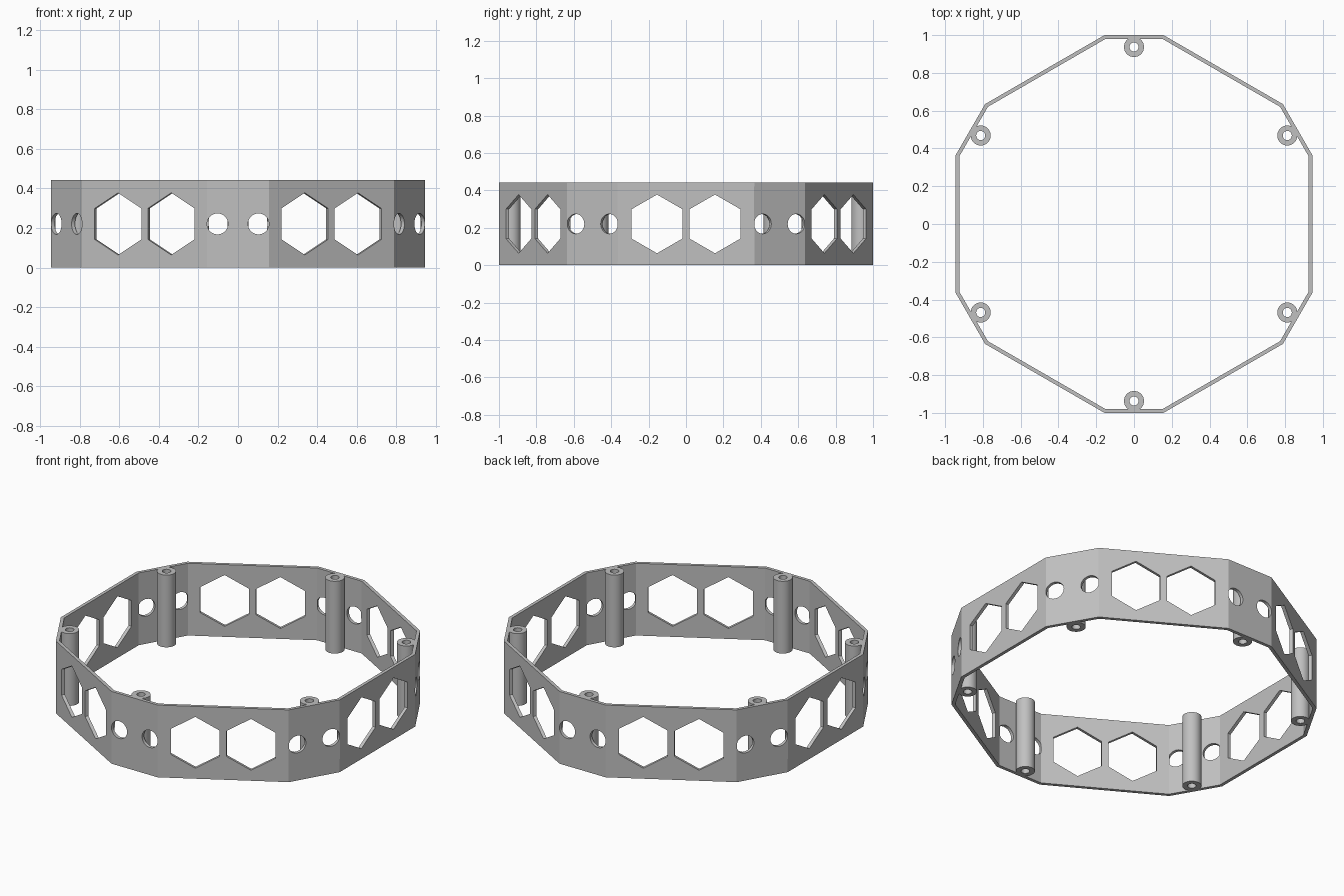
import bpy, bmesh
from math import radians, sin, cos, atan, tan
from mathutils import Matrix, Vector

if "Cube" in bpy.data.objects:
    bpy.data.objects.remove(bpy.data.objects["Cube"], do_unlink=True)

HEIGHT = 0.442
WALL = 0.02
SHORT_DIST, LONG_DIST = 1.0, 0.944     # centre to outer face
MID = HEIGHT / 2

grey = bpy.data.materials.new("grey plastic")
grey.use_nodes = True
colour = (0.53, 0.53, 0.53, 1)
grey.diffuse_color = colour
grey.node_tree.nodes["Principled BSDF"].inputs["Base Color"].default_value = colour


def make_object(name, bm):
    bmesh.ops.remove_doubles(bm, verts=bm.verts, dist=0.0002)
    bmesh.ops.recalc_face_normals(bm, faces=bm.faces)
    mesh = bpy.data.meshes.new(name)
    bm.to_mesh(mesh)
    bm.free()
    mesh.materials.append(grey)
    obj = bpy.data.objects.new(name, mesh)
    bpy.context.collection.objects.link(obj)
    bpy.ops.object.select_all(action="DESELECT")
    obj.select_set(True)
    bpy.context.view_layer.objects.active = obj
    bpy.ops.object.shade_smooth_by_angle(angle=radians(20))


def half_width(dist, other):
    """Half length of a side, given its distance and its neighbours' distance."""
    return (other - dist * cos(radians(30))) / sin(radians(30))


def arc(centre, radius, sides, direction):
    """Half a hole outline, from its lowest to its highest point."""
    step = radians(360 / sides)
    return [(centre + direction * radius * sin(i * step), MID - radius * cos(i * step))
            for i in range(sides // 2 + 1)]


def add_panel(bm, degrees, dist, other, shift, radius, sides):
    """One wall side with a pair of holes, open at its two ends."""
    turn = Matrix.Rotation(radians(degrees), 4, "Z")

    def face(points):
        bm.faces.new([bm.verts.new(turn @ Vector((dist - depth, u, z)))
                      for u, z, depth in points])

    # Inner and outer skins: two ends and the piece between the holes
    for depth in (0, WALL):
        w = half_width(dist - depth, other - depth)
        skins = [[(-shift, 0), (shift, 0)] + arc(shift, radius, sides, -1)
                 + [(shift, HEIGHT), (-shift, HEIGHT)]
                 + arc(-shift, radius, sides, 1)[::-1]]
        for s in (-1, 1):
            skins.append([(s * w, 0), (s * shift, 0)] + arc(s * shift, radius, sides, s)
                         + [(s * shift, HEIGHT), (s * w, HEIGHT)])
        for skin in skins:
            face([(u, z, depth) for u, z in skin])

    # Hole walls
    for s in (-1, 1):
        for direction in (-1, 1):
            points = arc(s * shift, radius, sides, direction)
            for a, b in zip(points, points[1:]):
                face([(*a, 0), (*b, 0), (*b, WALL), (*a, WALL)])

    # Top and bottom rims
    w_out, w_in = half_width(dist, other), half_width(dist - WALL, other - WALL)
    outer = (-w_out, -shift, shift, w_out)
    inner = (-w_in, -shift, shift, w_in)
    for z in (0, HEIGHT):
        for i in range(3):
            face([(outer[i], z, 0), (outer[i + 1], z, 0),
                  (inner[i + 1], z, WALL), (inner[i], z, WALL)])


# Wall band: long sides with hexagon windows, short sides with round holes
bm = bmesh.new()
for k in range(6):
    add_panel(bm, 60 * k, LONG_DIST, SHORT_DIST, 0.155, 0.157, 6)
    add_panel(bm, 60 * k + 30, SHORT_DIST, LONG_DIST, 0.1035, 0.053, 32)
make_object("wall_band", bm)


def add_post(name, degrees):
    """Vertical hollow post."""
    bm = bmesh.new()
    centre = Matrix.Rotation(radians(degrees), 4, "Z") @ Vector((0.937, 0, 0))
    rings = []
    for radius, z in ((0.053, 0), (0.053, HEIGHT), (0.024, HEIGHT), (0.024, 0)):
        ring = bmesh.ops.create_circle(bm, segments=32, radius=radius,
                                       matrix=Matrix.Translation(centre + Vector((0, 0, z))))
        rings.append(ring["verts"])
    for a, b in zip(rings, rings[1:] + rings[:1]):
        for i in range(32):
            j = (i + 1) % 32
            bm.faces.new((a[i], a[j], b[j], b[i]))
    make_object(name, bm)


# Screw posts inside each short side
for k in range(6):
    add_post(f"screw_post_{k + 1}", 30 + 60 * k)
